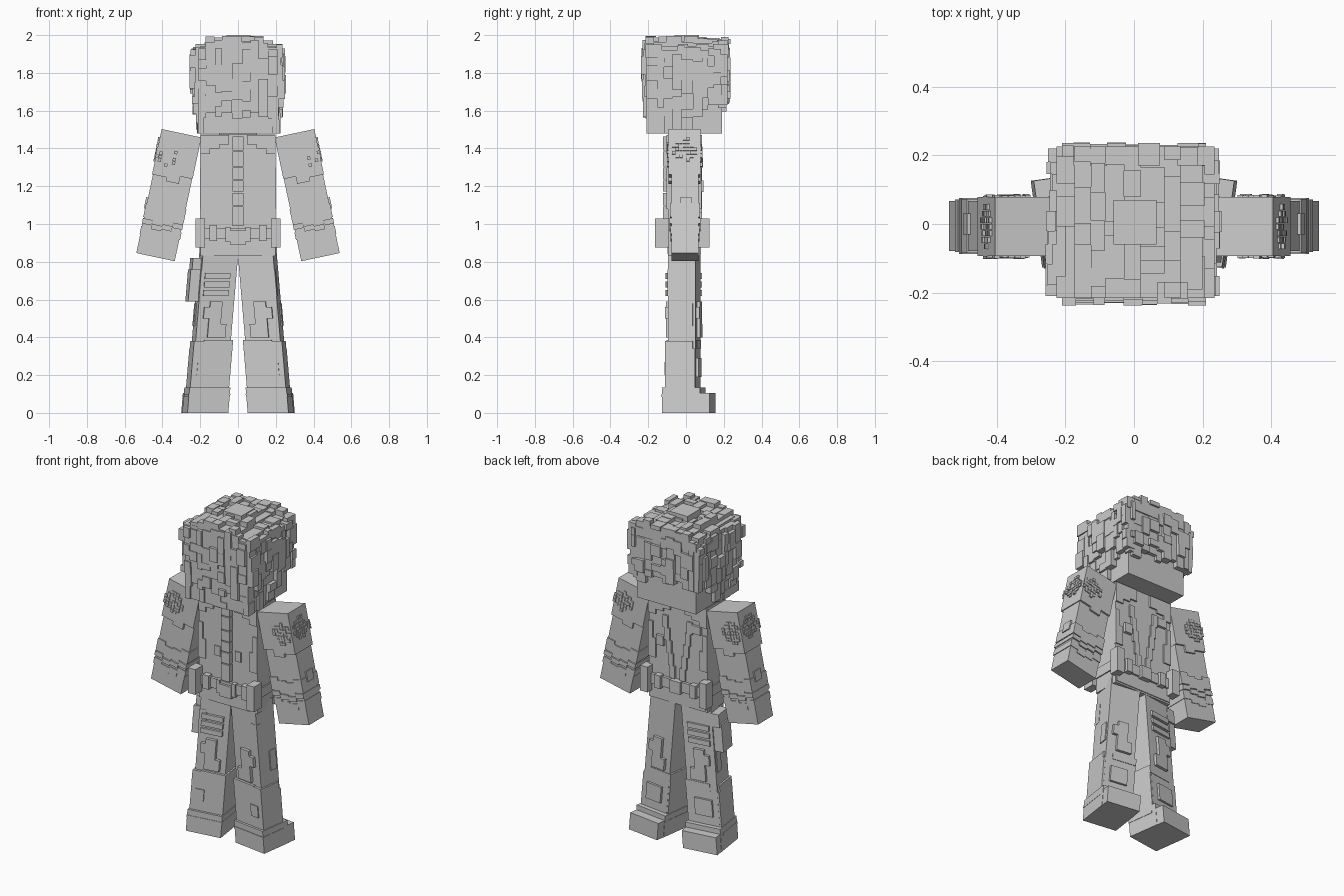
import bpy, bmesh, random
from math import radians
from mathutils import Matrix, Vector

random.seed(7)
if "Cube" in bpy.data.objects:
    bpy.data.objects.remove(bpy.data.objects["Cube"])

grey = bpy.data.materials.new("plain_grey")
grey.use_nodes = True
tone = (0.6, 0.6, 0.6, 1)
grey.diffuse_color = tone
grey.node_tree.nodes["Principled BSDF"].inputs["Base Color"].default_value = tone


def blocks(name, spans, frame=Matrix()):
    """One object made of boxes, each given as ((x0, x1), (y0, y1), (z0, z1))."""
    bm = bmesh.new()
    for span in spans:
        lo, hi = Vector([min(s) for s in span]), Vector([max(s) for s in span])
        place = Matrix.Translation((lo + hi) / 2) @ Matrix.Diagonal((*(hi - lo), 1))
        bmesh.ops.create_cube(bm, size=1, matrix=frame @ place)
    bmesh.ops.recalc_face_normals(bm, faces=bm.faces)
    mesh = bpy.data.meshes.new(name)
    bm.to_mesh(mesh)
    bm.free()
    mesh.materials.append(grey)
    obj = bpy.data.objects.new(name, mesh)
    bpy.context.collection.objects.link(obj)
    return obj


def cuts(start, end, small, large):
    """Split a range into random steps."""
    pos = start
    while pos < end - 0.01:
        nxt = min(pos + random.uniform(small, large), end)
        if end - nxt < small / 2:
            nxt = end
        yield pos, nxt
        pos = nxt


def emblem(side, cx, cz, face, out):
    """Round patch of small raised studs; side is the axis it faces along."""
    pitch, made = 0.019, []
    for i in range(-3, 4):
        for j in range(-3, 4):
            if i * i + j * j <= 10 and random.random() < 0.85:
                u, v = cx + i * pitch, cz + j * pitch
                wide = (u - 0.0085, u + 0.0085)
                deep = (face, face + out * random.uniform(0.004, 0.009))
                tall = (v - 0.0085, v + 0.0085)
                made.append((wide, deep, tall) if side == "y" else (deep, wide, tall))
    return made


# Head
blocks("head", [((-0.2, 0.2), (-0.19, 0.19), (1.48, 1.94))])


# Hair on the four sides
def hair_depth(z, sideways):
    if z < 1.56:
        return random.uniform(0.008, 0.025)
    if z < 1.66:
        return random.uniform(0.015, 0.045)
    return random.uniform(0.025, 0.058 if sideways else 0.048)


hair = []
for sign in (-1, 1):
    for a, b in cuts(-0.21, 0.21, 0.03, 0.065):
        low = 1.48 if sign < 0 else random.uniform(1.59, 1.67)
        for z0, z1 in cuts(low, 1.95 + random.uniform(-0.03, 0.03), 0.035, 0.11):
            d = hair_depth(z0, False)
            hair.append(((a, b), (sign * 0.17, sign * (0.19 + d)), (z0, z1)))
    for a, b in cuts(-0.21, 0.22, 0.03, 0.065):
        low = 1.48 if b < 0.02 else 1.48 + min((b - 0.02) * 1.3, 0.15)
        for z0, z1 in cuts(low, 1.92 + random.uniform(-0.03, 0.02), 0.035, 0.11):
            d = hair_depth(z0, True)
            hair.append(((sign * 0.18, sign * (0.2 + d)), (a, b), (z0, z1)))
blocks("hair_sides", hair)

# Hair on the crown
crown = [((-0.06, 0.065), (-0.06, 0.07), (1.9, 2.0))]
for a, b in cuts(-0.225, 0.235, 0.04, 0.08):
    for c, d in cuts(-0.215, 0.225, 0.035, 0.09):
        edge = max(abs(a), abs(b)) > 0.19
        top = random.uniform(1.92, 1.955) if edge else random.uniform(1.955, 1.995)
        crown.append(((a, b), (c, d), (1.88, top)))
blocks("hair_crown", crown)

# Torso and jacket
blocks("torso", [((-0.198, 0.198), (-0.095, 0.075), (0.83, 1.475))])
blocks("neck", [((-0.1, 0.1), (-0.08, 0.07), (1.47, 1.485))])
spine = [((-0.03, 0.028), (-0.09, -0.122), (z0, z1 - 0.006)) for z0, z1 in cuts(0.99, 1.47, 0.06, 0.11)]
blocks("back_strip", spine)

jacket = []
for s in (-1, 1):
    # Shoulder yoke stepping down, side seams and hem
    for i, low in enumerate((1.37, 1.4, 1.42)):
        wide = (s * (0.198 - i * 0.05), s * (0.148 - i * 0.05))
        jacket.append((wide, (-0.09, -0.103), (low, 1.472)))
        jacket.append((wide, (0.07, 0.085), (low - 0.02, 1.472)))
    for low, high, inner in ((1.08, 1.2, 0.15), (1.2, 1.3, 0.17)):
        jacket.append(((s * 0.2, s * inner), (-0.09, -0.102), (low, high)))
        jacket.append(((s * 0.2, s * inner), (0.07, 0.083), (low, high)))
    # Lapels running down to the belt
    for i in range(5):
        z = 1.36 - i * 0.075
        x = 0.1 - i * 0.012
        jacket.append(((s * x, s * (x - 0.035)), (0.07, 0.086), (z - 0.075, z)))
    jacket.append(((s * 0.05, s * 0.09), (-0.09, -0.102), (1.12, 1.18)))
jacket.append(((0.09, 0.14), (0.07, 0.093), (1.17, 1.23)))
jacket.append(((-0.16, -0.1), (0.07, 0.09), (1.3, 1.35)))
blocks("jacket_panels", jacket)

# Belt, buckle and pouches
blocks("belt", [((-0.205, 0.205), (-0.112, 0.092), (0.92, 0.98))])
blocks("hips", [((-0.19, 0.19), (-0.098, 0.08), (0.84, 0.92))])
pouches = []
for s in (-1, 1):
    pouches += [((s * 0.175, s * 0.225), (-0.165, -0.09), (0.875, 1.03)),
                ((s * 0.175, s * 0.225), (0.065, 0.125), (0.875, 1.03)),
                ((s * 0.11, s * 0.15), (-0.09, -0.13), (0.91, 0.995)),
                ((s * 0.1, s * 0.14), (0.07, 0.11), (0.91, 0.99)),
                ((s * 0.04, s * 0.065), (-0.09, -0.122), (0.905, 0.985))]
pouches += [((-0.04, 0.04), (-0.09, -0.125), (0.89, 0.965)),
            ((-0.035, 0.035), (0.07, 0.11), (0.91, 0.985))]
blocks("belt_pouches", pouches)

for s, label in ((1, "left"), (-1, "right")):
    flip = Matrix.Diagonal((s, 1, 1, 1))

    # Arm, with its origin at the middle of the shoulder
    arm = flip @ Matrix.Translation((0.2975, 0, 1.48)) @ Matrix.Rotation(radians(-12), 4, "Y")
    blocks(label + "_arm", [((-0.104, 0.104), (-0.078, 0.067), (-0.67, -0.005))], arm)
    blocks(label + "_sleeve", [((0.03, 0.109), (-0.093, 0.078), (-0.245, 0)),
                               ((-0.04, 0.03), (-0.093, 0.078), (-0.265, 0)),
                               ((-0.106, -0.04), (-0.093, 0.078), (-0.225, 0))], arm)
    blocks(label + "_sleeve_emblems", emblem("y", 0.048, -0.125, -0.093, -1)
           + emblem("y", 0.048, -0.125, 0.078, 1) + emblem("x", -0.008, -0.11, 0.109, 1), arm)
    # Cuff bands that step like a wave
    cuff = []
    for i in range(4):
        x = -0.108 + i * 0.054
        drop = (0, 0.02, 0.03, 0.01)[i]
        for top, high, grow in ((-0.39, 0.075, 0.006), (-0.472, 0.028, 0.009), (-0.515, 0.04, 0.004)):
            cuff.append(((x, x + 0.054), (-0.078 - grow, 0.067 + grow),
                         (top - drop, top - drop - high)))
    cuff.append(((0.1, 0.114), (-0.03, 0.03), (-0.37, -0.43)))
    blocks(label + "_cuff", cuff, arm)

    # Leg, leaning outwards with the toes turned out
    lean = Matrix()
    lean[0][2] = -0.085
    lean[0][3] = 0.175
    leg = flip @ lean @ Matrix.Rotation(radians(-8), 4, "Z")
    blocks(label + "_leg", [((-0.094, 0.094), (-0.083, 0.063), (0.1, 0.88))], leg)
    blocks(label + "_boot", [((-0.104, 0.104), (-0.098, 0.062), (0.1, 0.34)),
                             ((-0.104, 0.05), (-0.098, 0.066), (0.34, 0.385)),
                             ((0.05, 0.104), (-0.098, 0.05), (0.34, 0.38)),
                             ((-0.05, 0.06), (0.06, 0.076), (0.19, 0.29)),
                             ((0.02, 0.075), (-0.09, -0.104), (0.2, 0.27))], leg)
    blocks(label + "_shoe", [((-0.109, 0.109), (-0.112, 0.09), (0, 0.135)),
                             ((-0.107, 0.107), (0.08, 0.142), (0, 0.105)),
                             ((-0.111, 0.111), (-0.115, 0.06), (0.085, 0.1))], leg)
    # Knee pads and cloth patches on both faces
    pads = []
    for face, out in ((-0.08, -0.102), (0.06, 0.08)):
        pads += [((-0.03, 0.035), (face, out), (0.4, 0.59)),
                 ((-0.06, 0.01), (face, out), (0.4, 0.47)),
                 ((-0.01, 0.065), (face, out), (0.5, 0.56))]
    pads += [((0.05, 0.096), (-0.085, -0.04), (0.62, 0.76)),
             ((0.088, 0.1), (0, 0.05), (0.46, 0.58))]
    blocks(label + "_leg_pads", pads, leg)
    if s < 0:
        # Thigh straps and the holster
        straps = [((-0.06, 0.075), (-0.098, 0.076), (z, z + 0.03)) for z in (0.62, 0.665, 0.71)]
        blocks("thigh_straps", straps, leg)
        blocks("holster", [((0.08, 0.148), (-0.055, 0.055), (0.59, 0.76)),
                           ((0.08, 0.14), (-0.045, 0.065), (0.74, 0.82))], leg)
